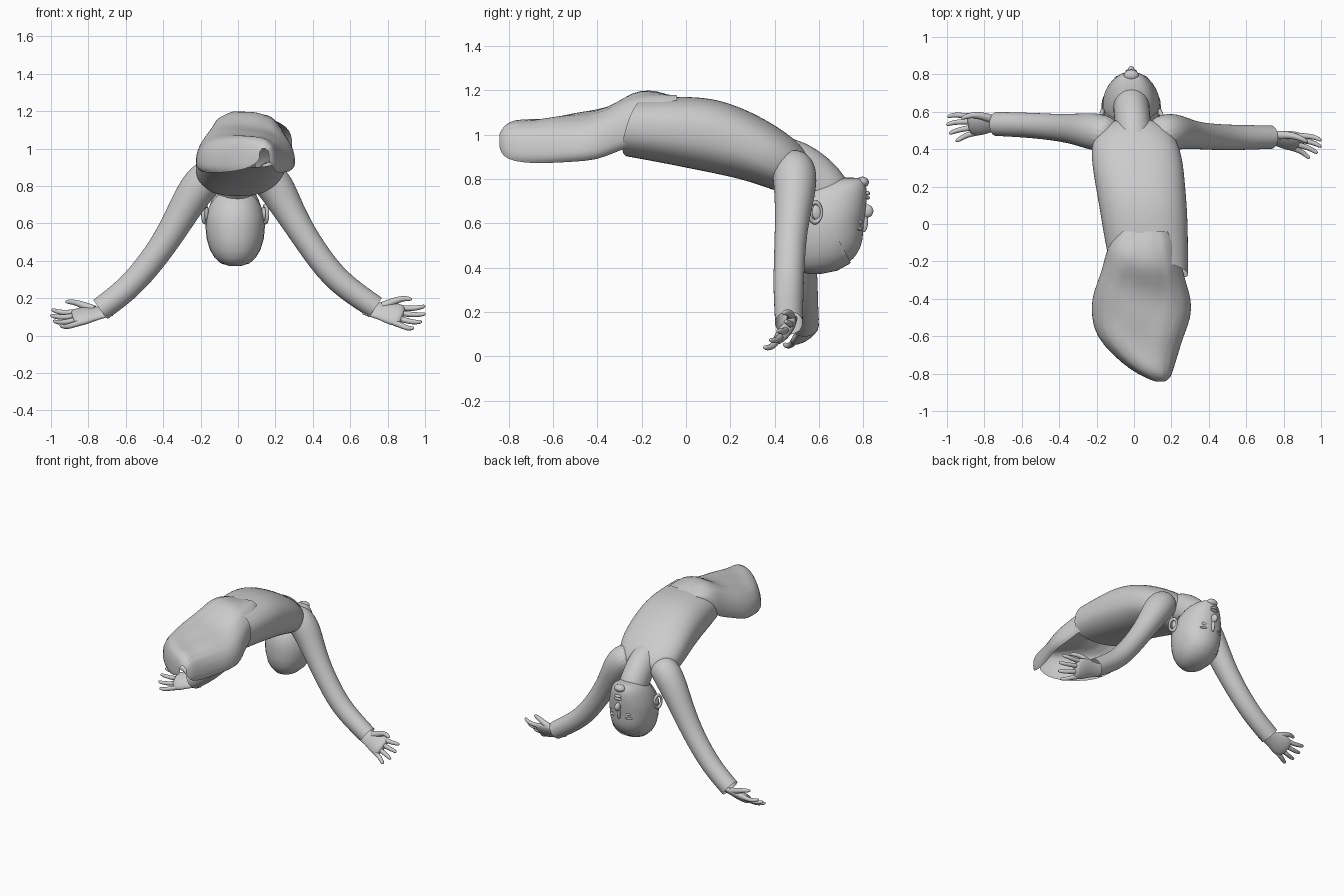
import bpy, bmesh, math, random
from mathutils import Vector

if "Cube" in bpy.data.objects:
    bpy.data.objects.remove(bpy.data.objects["Cube"])

random.seed(4)


def finish(name, bm, sub=1):
    bmesh.ops.recalc_face_normals(bm, faces=bm.faces)
    me = bpy.data.meshes.new(name)
    for f in bm.faces:
        f.smooth = True
    bm.to_mesh(me)
    bm.free()
    ob = bpy.data.objects.new(name, me)
    bpy.context.collection.objects.link(ob)
    if sub:
        m = ob.modifiers.new("smooth", 'SUBSURF')
        m.levels = m.render_levels = sub
    return ob


def loft(rings, closed=True, caps=(False, False)):
    """Skin a list of equally long point rings."""
    bm = bmesh.new()
    vs = [[bm.verts.new(p) for p in r] for r in rings]
    n = len(vs[0])
    for a, b in zip(vs, vs[1:]):
        for i in range(n if closed else n - 1):
            j = (i + 1) % n
            bm.faces.new((a[i], a[j], b[j], b[i]))
    for use, r in zip(caps, (vs[0], vs[-1])):
        if use:
            bm.faces.new(r)
    return bm


def oval(c, u, v, n=20, p=1.0):
    """Ring of points about c with half axes u and v; p < 1 is boxier."""
    out = []
    for i in range(n):
        a = 2 * math.pi * i / n
        s, k = math.sin(a), math.cos(a)
        out.append(c + u * math.copysign(abs(k) ** p, k) + v * math.copysign(abs(s) ** p, s))
    return out


def tube(name, pts, n=20, flat=1.0, ref=(0, 1, 0), caps=(False, True), sub=1):
    """Sweep along (position, radius) pairs; flat squashes across ref."""
    rings, ref = [], Vector(ref)
    for i, (p, r) in enumerate(pts):
        t = (pts[min(i + 1, len(pts) - 1)][0] - pts[max(i - 1, 0)][0]).normalized()
        v = (ref - t * ref.dot(t)).normalized()
        rings.append(oval(p, t.cross(v) * r * flat, v * r, n))
    return finish(name, loft(rings, caps=caps), sub)


def ball(name, loc, size, rot=(0, 0, 0)):
    bpy.ops.mesh.primitive_uv_sphere_add(segments=24, ring_count=14, location=loc, rotation=rot)
    ob = bpy.context.object
    ob.name = name
    ob.scale = size
    bpy.ops.object.shade_smooth()
    return ob


# Torso: arched tube, open at the hem (belly y, z, back y, z, centre x, half width)
torso = [(-.26, .90, -.18, 1.165, .075, .215), (-.10, .87, -.04, 1.172, .065, .225),
         (.05, .84, .12, 1.168, .05, .235), (.20, .81, .27, 1.115, .03, .242),
         (.31, .78, .40, 1.045, .015, .245), (.39, .75, .52, .96, 0, .225),
         (.43, .74, .575, .87, 0, .16), (.47, .77, .56, .84, 0, .07)]
rings = []
for k, (y0, z0, y1, z1, cx, hw) in enumerate(torso):
    c = Vector((cx, (y0 + y1) / 2, (z0 + z1) / 2))
    yaw = -.05 if k == 0 else 0
    rings.append(oval(c, Vector((hw, yaw, 0)), Vector((0, (y1 - y0) / 2, (z1 - z0) / 2)), 28, .85))
finish("torso", loft(rings, caps=(False, True)), 2)

# Draped lower garment: open-bottomed shell (y, centre x, half width, bottom z, top z)
skirt = [(-.04, .06, .12, 1.13, 1.172), (-.10, .045, .175, 1.07, 1.19), (-.17, .045, .20, .98, 1.20),
         (-.24, .045, .215, .95, 1.185), (-.32, .04, .24, .92, 1.14), (-.40, .04, .268, .885, 1.11),
         (-.50, .04, .268, .878, 1.09), (-.60, .03, .235, .872, 1.08), (-.70, .06, .175, .87, 1.07),
         (-.78, .095, .115, .88, 1.06), (-.825, .13, .065, .90, 1.03), (-.842, .14, .025, .94, .99)]
rings, n = [], 25
for k, (y, cx, hw, zb, zt) in enumerate(skirt):
    r = [Vector((cx + hw * .90, y, zb))]
    for i in range(n):
        a = math.pi * i / (n - 1)
        ca, sa = math.cos(a), math.sin(a)
        x = cx + hw * math.copysign(abs(ca) ** .7, ca)
        fold = .008 * math.sin(14 * x + 23 * y) + random.uniform(-.005, .005)
        r.append(Vector((x, y, zb + .02 + (zt - zb - .02) * sa ** .75 + fold * sa)))
    r.append(Vector((cx - hw * .90, y, zb)))
    rings.append(r)
finish("lower_garment", loft(rings, closed=False), 1)

# Head: horizontal rings, upside down (z, back y, face y, half width)
HX = -.015
head = [(.376, .55, .61, .03), (.39, .51, .68, .075), (.42, .485, .735, .108), (.46, .465, .775, .132),
        (.52, .455, .80, .150), (.585, .455, .80, .156), (.64, .46, .81, .153), (.69, .48, .815, .14),
        (.74, .515, .817, .122), (.775, .57, .812, .098), (.798, .64, .80, .065), (.806, .70, .78, .025)]


def head_loft(grow=0.0):
    rs = []
    for z, a, b, w in head:
        c = Vector((HX, (a + b) / 2, .59 + (z - .59) * (1 + grow)))
        rs.append(oval(c, Vector((w * (1 + grow), 0, 0)), Vector((0, (b - a) / 2 * (1 + grow), 0)), 28, .95))
    return loft(rs, caps=(True, True))


finish("head", head_loft(), 1)

# Hair cap: enlarged copy of the skull cut along the hairline and nape
bm = head_loft(.02)
for co, no in (((0, .665, .57), (0, .88, .47)), ((0, .5, .74), (0, -.25, 1))):
    bmesh.ops.bisect_plane(bm, geom=bm.verts[:] + bm.edges[:] + bm.faces[:],
                           plane_co=co, plane_no=no, clear_outer=True)
finish("hair_cap", bm, 0)

# Neck
V = Vector
tube("neck", [(V((0, .43, .88)), .10), (V((0, .50, .865)), .098), (V((-.01, .57, .82)), .096),
              (V((HX, .64, .74)), .10), (V((HX, .66, .68)), .09)], ref=(1, 0, 0), flat=1.12)

# Face and ears
ball("nose", (HX, .815, .655), (.019, .03, .03), (.35, 0, 0))
ball("nose_bridge", (HX, .803, .61), (.012, .018, .05))
ball("upper_lip", (HX, .817, .715), (.03, .013, .009))
ball("lower_lip", (HX, .817, .735), (.026, .013, .010))
ball("chin", (HX, .795, .785), (.04, .03, .025))
for s in (-1, 1):
    ball("eye", (HX + s * .055, .782, .605), (.024, .014, .012))
    ball("brow", (HX + s * .055, .778, .575), (.034, .018, .010))
    ball("ear_inner", (HX + s * .153, .592, .65), (.014, .025, .036), (0, 0, s * .3))
    bpy.ops.mesh.primitive_torus_add(location=(HX + s * .162, .582, .65), rotation=(0, math.pi / 2, s * .35),
                                     major_radius=.034, minor_radius=.009,
                                     major_segments=24, minor_segments=8)
    ear = bpy.context.object
    ear.name = "ear_rim"
    ear.scale = (1.3, .85, 1.2)
    bpy.ops.object.shade_smooth()

# Sleeves (x, y, z, radius)
right = [(.10, .47, .89, .09), (.19, .495, .82, .105), (.255, .488, .70, .088), (.335, .472, .56, .072),
         (.48, .462, .345, .07), (.60, .463, .24, .067), (.735, .464, .15, .063)]
left = [(-.10, .47, .89, .09), (-.20, .492, .82, .105), (-.285, .505, .68, .088), (-.38, .513, .51, .074),
        (-.49, .523, .36, .07), (-.60, .53, .24, .067), (-.735, .535, .14, .065)]
for name, arm in (("right_sleeve", right), ("left_sleeve", left)):
    tube(name, [(V(p[:3]), p[3]) for p in arm], caps=(True, False), sub=2)


# Hands: palm and fingers in a local frame (along, towards thumb, curl)
def hand(side, wrist, d, s):
    d = V(d).normalized()
    s = V(s)
    s = (s - d * s.dot(d)).normalized()
    nrm = V((1, 0, 0)).cross(s) * -1
    if nrm.z < 0:
        nrm = -nrm

    def at(a, b, c=0.0):
        return V(wrist) + d * a + s * b + nrm * c

    palm = [(-.06, 0, .045), (0, 0, .05), (.04, .003, .06), (.09, .003, .074), (.135, 0, .073), (.155, 0, .055)]
    tube(side + "_palm", [(at(a, b), r) for a, b, r in palm], ref=s, flat=.42)
    for i, (b, ln) in enumerate(((-.055, .085), (-.020, .115), (.018, .12), (.052, .105))):
        pts = [(at(.12, b), .017), (at(.15 + ln * .2, b * 1.15), .016), (at(.15 + ln * .6, b * 1.4, .006), .014),
               (at(.15 + ln * .9, b * 1.5, .022), .012), (at(.15 + ln, b * 1.5, .032), .006)]
        tube("%s_finger_%d" % (side, i + 1), pts, n=10, ref=s)
    thumb = [(at(.03, .035, .005), .024), (at(.08, .070, .02), .021), (at(.125, .088, .04), .016),
             (at(.165, .085, .055), .013), (at(.18, .08, .06), .006)]
    tube(side + "_thumb", thumb, n=10, ref=s)


hand("right", (.735, .462, .135), (1, -.17, -.22), (0, .6, .75))
hand("left", (-.735, .54, .122), (-1, -.06, -.2), (0, .82, .57))
